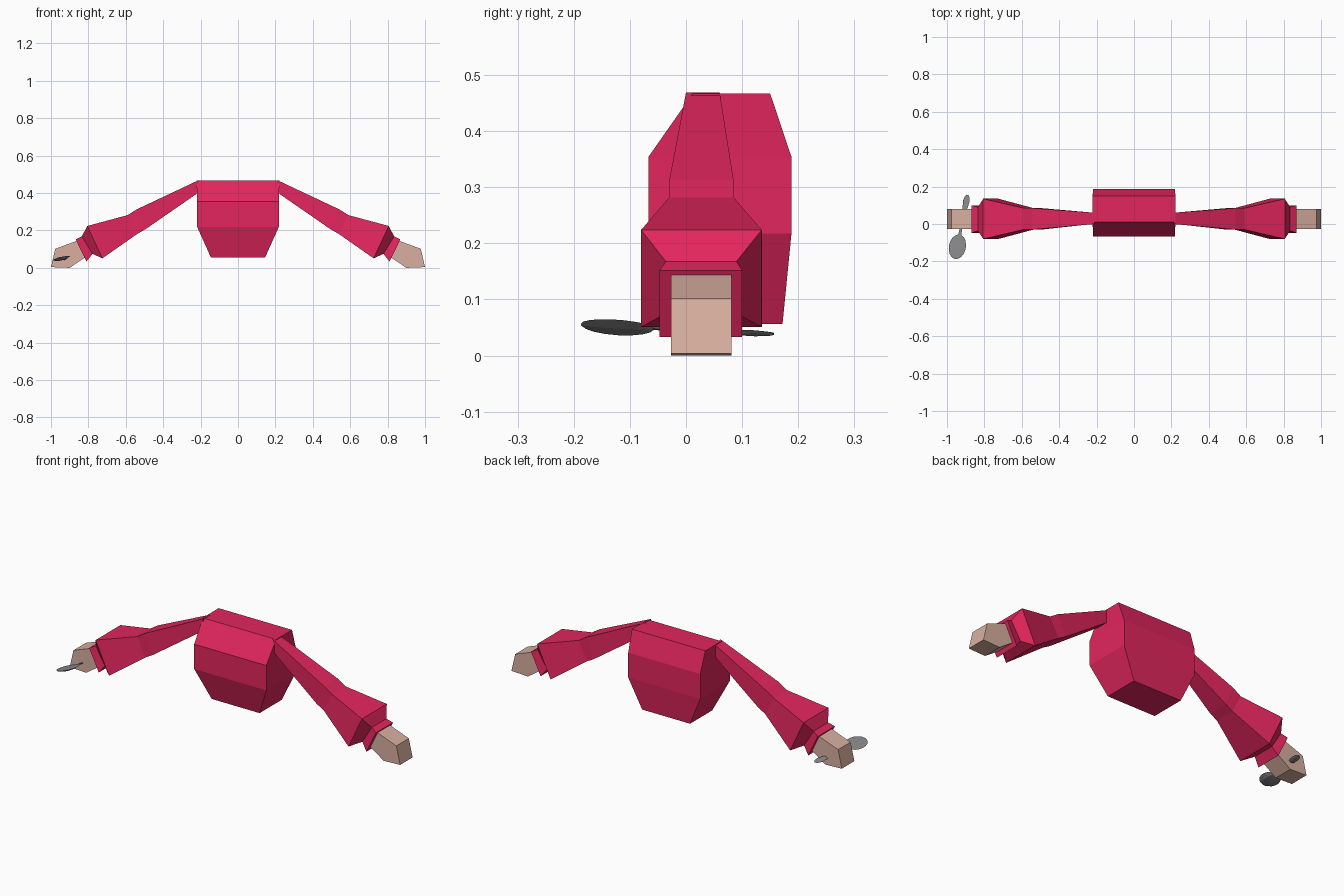
import bpy, bmesh, math
from mathutils import Vector

cube = bpy.data.objects.get("Cube")
if cube:
    bpy.data.objects.remove(cube, do_unlink=True)


def material(name, rgb):
    m = bpy.data.materials.new(name)
    m.use_nodes = True
    color = (*rgb, 1)
    m.diffuse_color = color
    bsdf = next(n for n in m.node_tree.nodes if n.type == 'BSDF_PRINCIPLED')
    bsdf.inputs["Base Color"].default_value = color
    return m


crimson = material("crimson_cloth", (0.76, 0.019, 0.11))
skin = material("skin", (0.69, 0.43, 0.35))
metal = material("grey_metal", (0.25, 0.25, 0.25))


def loft(name, rings, mat):
    """Closed flat-faced solid through rings of equal vertex count."""
    bm = bmesh.new()
    loops = [[bm.verts.new(p) for p in ring] for ring in rings]
    for a, b in zip(loops, loops[1:]):
        for i in range(len(a)):
            j = (i + 1) % len(a)
            bm.faces.new((a[i], a[j], b[j], b[i]))
    bm.faces.new(loops[0])
    bm.faces.new(loops[-1])
    bmesh.ops.recalc_face_normals(bm, faces=bm.faces)
    mesh = bpy.data.meshes.new(name)
    bm.to_mesh(mesh)
    bm.free()
    mesh.materials.append(mat)
    obj = bpy.data.objects.new(name, mesh)
    bpy.context.collection.objects.link(obj)
    return obj


def limb(name, sections, side, mat):
    """Sections: top x, top z, bottom x, bottom z, front y, back y."""
    rings = []
    for tx, tz, bx, bz, y0, y1 in sections:
        rings.append([(side * tx, y0, tz), (side * tx, y1, tz),
                      (side * bx, y1, bz), (side * bx, y0, bz)])
    return loft(name, rings, mat)


# Torso: height, half width, front y, back y
torso = [(0.056, 0.145, -0.02, 0.172), (0.218, 0.218, -0.067, 0.188),
         (0.354, 0.218, -0.067, 0.188), (0.467, 0.222, 0.012, 0.15)]
loft("torso", [[(-w, y0, z), (w, y0, z), (w, y1, z), (-w, y1, z)]
               for z, w, y0, y1 in torso], crimson)

# Sleeve with elbow band, flared end and cuff
sleeve = [(0.21, 0.469, 0.222, 0.395, 0.0, 0.06),
          (0.543, 0.312, 0.497, 0.205, -0.03, 0.085),
          (0.59, 0.282, 0.538, 0.182, -0.03, 0.085),
          (0.806, 0.224, 0.725, 0.051, -0.08, 0.135),
          (0.835, 0.168, 0.778, 0.075, -0.036, 0.09),
          (0.868, 0.152, 0.81, 0.033, -0.047, 0.1)]
hand = [(0.83, 0.155, 0.79, 0.075, -0.027, 0.081),
        (0.855, 0.147, 0.9, 0.0, -0.027, 0.081),
        (0.977, 0.102, 1.0, 0.004, -0.027, 0.081)]
for side, label in ((1, "left"), (-1, "right")):
    limb(label + "_sleeve", sleeve, side, crimson)
    limb(label + "_hand", hand, side, skin)

# Spoon held in the right hand: widths along its length, rolled sideways
tip, end = Vector((-0.957, -0.187, 0.055)), Vector((-0.89, 0.156, 0.039))
axis = end - tip
across = Vector((1, -axis.x / axis.y, 0.28)).normalized()
normal = across.cross(axis).normalized()
stations = []
for i in range(9):  # oval bowl
    a = math.pi * (0.04 + 0.9 * i / 8)
    stations.append((0.19 * (1 - math.cos(a)), 0.047 * math.sin(a), 0.01 * math.sin(a)))
stations += [(0.45, 0.007, 0.004), (0.72, 0.007, 0.004), (0.8, 0.014, 0.004),
             (0.9, 0.018, 0.004), (0.97, 0.013, 0.003), (1.0, 0.004, 0.002)]
rings = []
for t, w, depth in stations:
    c = tip + axis * t
    rings.append([c - across * w, c - across * w * 0.5 - normal * depth,
                  c + across * w * 0.5 - normal * depth, c + across * w,
                  c + normal * 0.002])
loft("spoon", rings, metal)
